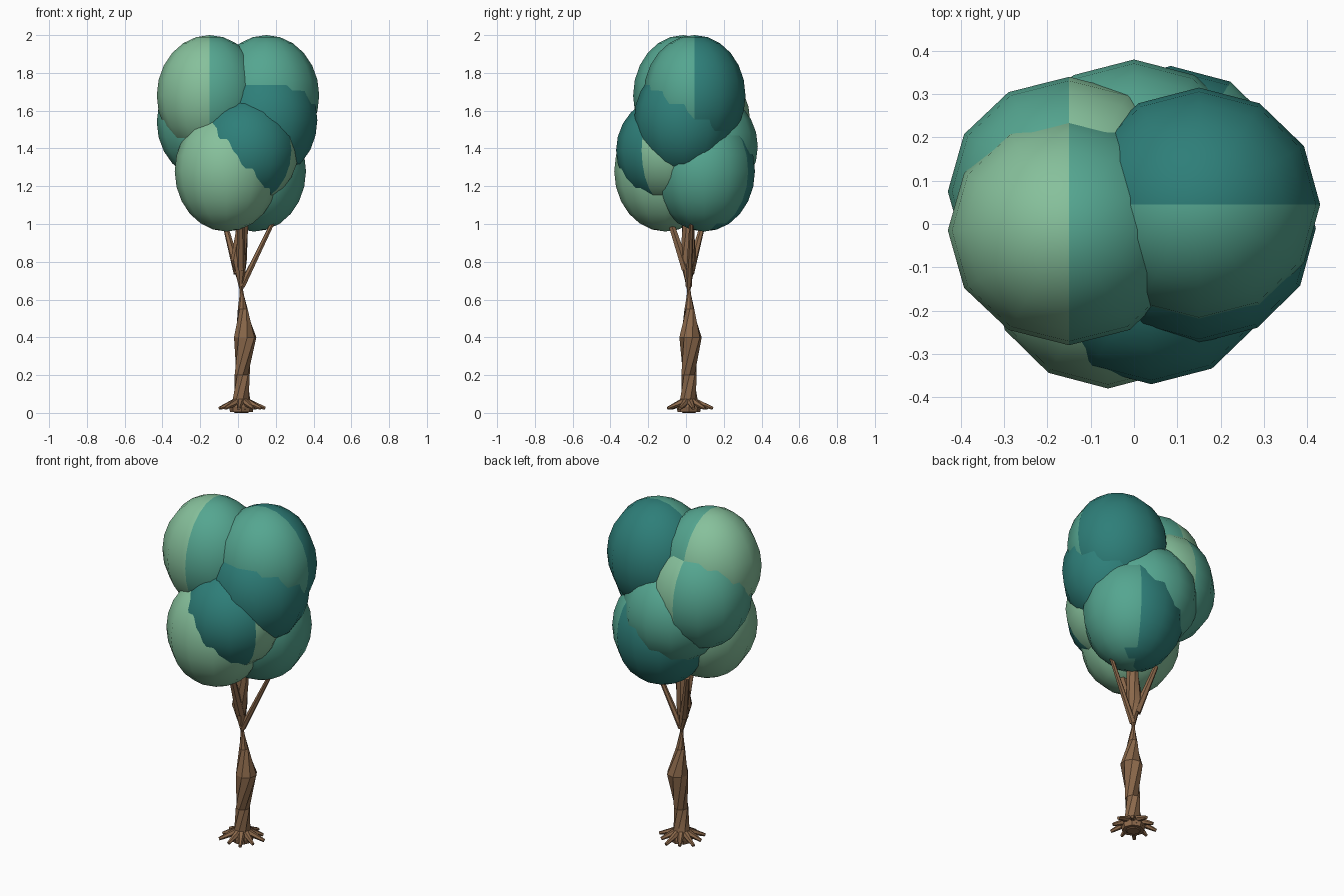
import bpy, bmesh
from math import sin, cos, pi, radians
from mathutils import Vector

if "Cube" in bpy.data.objects:
    bpy.data.objects.remove(bpy.data.objects["Cube"])


def material(name, rgb):
    m = bpy.data.materials.new(name)
    m.diffuse_color = (*rgb, 1)
    m.use_nodes = True
    m.node_tree.nodes["Principled BSDF"].inputs["Base Color"].default_value = m.diffuse_color
    return m


LIGHT = material("leaf_light", (0.24, 0.53, 0.33))
MID = material("leaf_mid", (0.09, 0.38, 0.28))
DARK = material("leaf_dark", (0.027, 0.21, 0.19))
BARK = material("bark", (0.26, 0.14, 0.07))


def make_object(name, bm, mats):
    bmesh.ops.recalc_face_normals(bm, faces=bm.faces)
    me = bpy.data.meshes.new(name)
    bm.to_mesh(me)
    bm.free()
    for m in mats:
        me.materials.append(m)
    ob = bpy.data.objects.new(name, me)
    bpy.context.collection.objects.link(ob)
    return ob


def shade(ob, angle):
    bpy.ops.object.select_all(action='DESELECT')
    ob.select_set(True)
    bpy.context.view_layer.objects.active = ob
    bpy.ops.object.shade_smooth_by_angle(angle=radians(angle))


def skin(bm, rings):
    """Bridge a list of equal-sided rings and cap both ends."""
    rings = [[bm.verts.new(p) for p in r] for r in rings]
    n = len(rings[0])
    for a, b in zip(rings, rings[1:]):
        for i in range(n):
            j = (i + 1) % n
            bm.faces.new((a[i], a[j], b[j], b[i]))
    bm.faces.new(rings[0])
    bm.faces.new(rings[-1])


def limb(bm, p, q, r0, r1, n=6):
    """Tapered straight limb between two points."""
    p, q = Vector(p), Vector(q)
    rot = (q - p).to_track_quat('Z', 'Y')
    skin(bm, [[c + rot @ Vector((r * cos(2 * pi * i / n), r * sin(2 * pi * i / n), 0))
               for i in range(n)] for c, r in ((p, r0), (q, r1))])


# Trunk: twisted, pinched rings (x, y, z, radius, twist in degrees)
bm = bmesh.new()
profile = [
    (0.018, 0.015, 0.005, 0.06, 0), (0.018, 0.015, 0.03, 0.065, 0),
    (0.018, 0.015, 0.07, 0.047, 10), (0.022, 0.015, 0.2, 0.04, 50),
    (0.038, 0.024, 0.4, 0.06, 100), (0.025, 0.018, 0.55, 0.026, 140),
    (0.018, 0.015, 0.65, 0.009, 180), (0.015, 0.013, 0.7, 0.02, 200),
    (0.004, 0.01, 0.81, 0.043, 230), (0.02, 0.012, 0.96, 0.035, 250),
    (0.02, 0.012, 1.2, 0.025, 270)]
skin(bm, [[(x + r * cos(radians(t) + i * pi / 4), y + r * sin(radians(t) + i * pi / 4), z)
           for i in range(8)] for x, y, z, r, t in profile])
# Rounded underside
limb(bm, (0.018, 0.015, 0.0), (0.018, 0.015, 0.02), 0.035, 0.06, 10)
shade(make_object("trunk", bm, [BARK]), 30)

# Branches reaching into the canopy
bm = bmesh.new()
limb(bm, (0.02, 0.014, 0.67), (0.19, 0.03, 1.02), 0.018, 0.011)
limb(bm, (0.0, 0.02, 0.74), (-0.075, 0.095, 1.02), 0.024, 0.013)
limb(bm, (0.015, 0.0, 0.76), (0.015, -0.085, 1.02), 0.026, 0.017)
shade(make_object("branches", bm, [BARK]), 40)

# Ring of small roots
bm = bmesh.new()
for k in range(10):
    a = 2 * pi * k / 10 + 0.2
    d = Vector((cos(a), sin(a), 0))
    c = Vector((0.018, 0.015, 0))
    limb(bm, c + d * 0.035 + Vector((0, 0, 0.058)),
         c + d * (0.128 - 0.015 * (k % 2)) + Vector((0, 0, 0.024)), 0.02, 0.009)
shade(make_object("roots", bm, [BARK]), 40)


# Canopy: ellipsoids, each two-toned across a vertical plane facing `angle`
def leaf_clump(name, c, r, angle, front, back):
    bm = bmesh.new()
    bmesh.ops.create_uvsphere(bm, u_segments=12, v_segments=12, radius=1)
    n = Vector((cos(radians(angle)), sin(radians(angle)), 0))
    for f in bm.faces:
        f.material_index = 0 if f.calc_center_median().dot(n) > 0 else 1
    for v in bm.verts:
        v.co = Vector([c[i] + v.co[i] * r[i] for i in range(3)])
    shade(make_object(name, bm, [front, back]), 60)


clumps = [
    ("leaves_top_left", (-0.15, -0.015, 1.68), (0.28, 0.265, 0.32), 0, MID, LIGHT),
    ("leaves_top_right", (0.15, 0.045, 1.68), (0.28, 0.27, 0.32), 90, DARK, MID),
    ("leaves_mid_left", (-0.15, 0.075, 1.54), (0.28, 0.265, 0.31), 0, LIGHT, MID),
    ("leaves_mid_right", (0.15, -0.01, 1.55), (0.27, 0.265, 0.31), 90, DARK, DARK),
    ("leaves_front_high", (0.04, -0.1, 1.39), (0.28, 0.27, 0.285), 60, LIGHT, DARK),
    ("leaves_back_high", (0.0, 0.11, 1.41), (0.28, 0.27, 0.29), 90, MID, MID),
    ("leaves_front_low", (-0.06, -0.11, 1.28), (0.275, 0.27, 0.32), 0, LIGHT, LIGHT),
    ("leaves_back_low", (0.085, 0.095, 1.28), (0.275, 0.27, 0.32), 135, DARK, MID),
]
for cl in clumps:
    leaf_clump(*cl)
